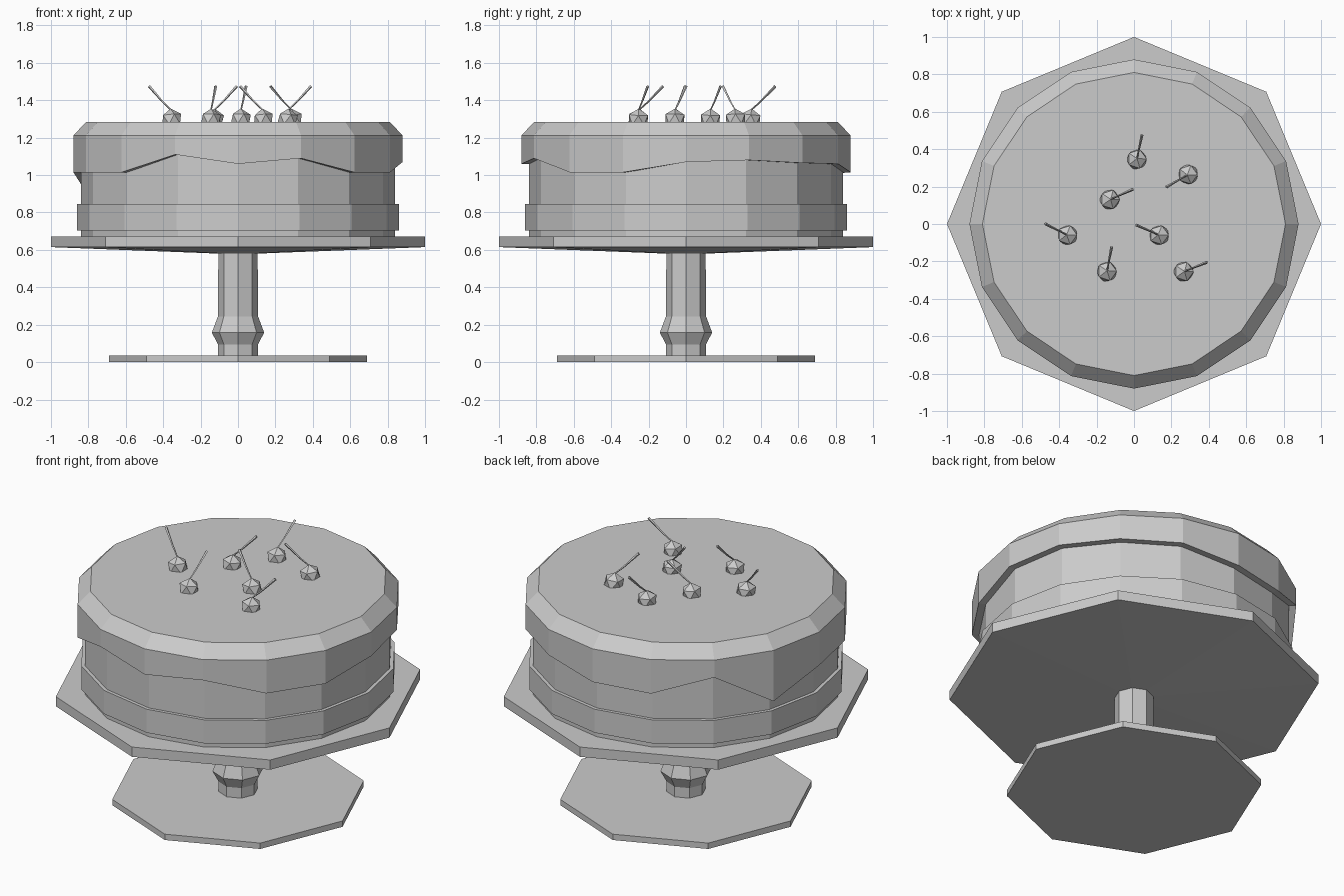
import bpy, bmesh
from math import sin, cos, tau, radians
from mathutils import Vector

cube = bpy.data.objects.get("Cube")
if cube:
    bpy.data.objects.remove(cube, do_unlink=True)

grey = bpy.data.materials.new("plain_grey")
grey.use_nodes = True
colour = (0.6, 0.6, 0.6, 1)
grey.diffuse_color = colour
grey.node_tree.nodes["Principled BSDF"].inputs["Base Color"].default_value = colour


def finish(name, bm):
    bmesh.ops.recalc_face_normals(bm, faces=bm.faces)
    mesh = bpy.data.meshes.new(name)
    bm.to_mesh(mesh)
    bm.free()
    mesh.materials.append(grey)
    obj = bpy.data.objects.new(name, mesh)
    bpy.context.collection.objects.link(obj)
    return obj


def bridge(bm, lower, upper):
    n = len(lower)
    for i in range(n):
        j = (i + 1) % n
        bm.faces.new((lower[i], lower[j], upper[j], upper[i]))


def lathe(name, sides, profile):
    """Closed turned solid; a height may be a list with one value per side."""
    bm = bmesh.new()
    rings = []
    for r, z in profile:
        heights = z if isinstance(z, list) else [z] * sides
        rings.append([bm.verts.new((r * cos(tau * i / sides), r * sin(tau * i / sides), h))
                      for i, h in enumerate(heights)])
    for lower, upper in zip(rings, rings[1:]):
        bridge(bm, lower, upper)
    bm.faces.new(rings[0])
    bm.faces.new(rings[-1])
    return finish(name, bm)


# Cake stand
lathe("stand_foot", 8, [(0.69, 0), (0.69, 0.035)])
lathe("stand_stem", 8, [(0.107, 0.03), (0.107, 0.095), (0.14, 0.158),
                        (0.107, 0.245), (0.105, 0.6)])
lathe("stand_plate", 8, [(0.1, 0.58), (1, 0.615), (1, 0.673)])

# Cake body and the band around its foot
lathe("cake_body", 16, [(0.84, 0.67), (0.84, 1.2)])
lathe("cake_band", 16, [(0.83, 0.705), (0.86, 0.705), (0.86, 0.845), (0.83, 0.845)])

# Frosting with an uneven dripping edge
drip = [1.07, 1.08, 1.065, 1.06, 1.015, 1.01, 1.11, 0.91,
        1.015, 1.015, 1.015, 1.11, 1.06, 1.09, 1.015, 1.015]
lathe("frosting", 16, [(0.83, drip), (0.88, drip), (0.88, 1.213), (0.81, 1.285)])


# Cherries with tapered bent stalks
def cherry(number, x, y, heading):
    bm = bmesh.new()
    bmesh.ops.create_icosphere(bm, subdivisions=1, radius=0.059)
    bmesh.ops.rotate(bm, verts=bm.verts, cent=(0, 0, 0),
                     matrix=Vector((0, 0, 1)).rotation_difference(
                         Vector((0.1 * cos(heading), 0.1 * sin(heading), 1))).to_matrix())
    bmesh.ops.translate(bm, verts=bm.verts, vec=(x, y, 1.297))
    finish(f"cherry_{number}", bm)

    bm = bmesh.new()
    out = Vector((cos(heading), sin(heading), 0))
    side = Vector((-out.y, out.x, 0))
    rise = Vector((-0.7 * out.x, -0.7 * out.y, 0.7))
    rings = []
    for along, z, r in ((0, 1.345, 0.004), (0.055, 1.393, 0.005), (0.135, 1.475, 0.008)):
        centre = Vector((x, y, z)) + out * along
        rings.append([bm.verts.new(centre + d * r) for d in (side, rise, -side, -rise)])
    for lower, upper in zip(rings, rings[1:]):
        bridge(bm, lower, upper)
    bm.faces.new(rings[0])
    bm.faces.new(rings[-1])
    finish(f"cherry_stalk_{number}", bm)


spots = [(0.015, 0.345, 78), (0.29, 0.265, 210), (-0.13, 0.13, 24), (-0.355, -0.06, 153),
         (0.135, -0.06, 156), (-0.145, -0.255, 79), (0.265, -0.255, 22)]
for n, (x, y, angle) in enumerate(spots, 1):
    cherry(n, x, y, radians(angle))
